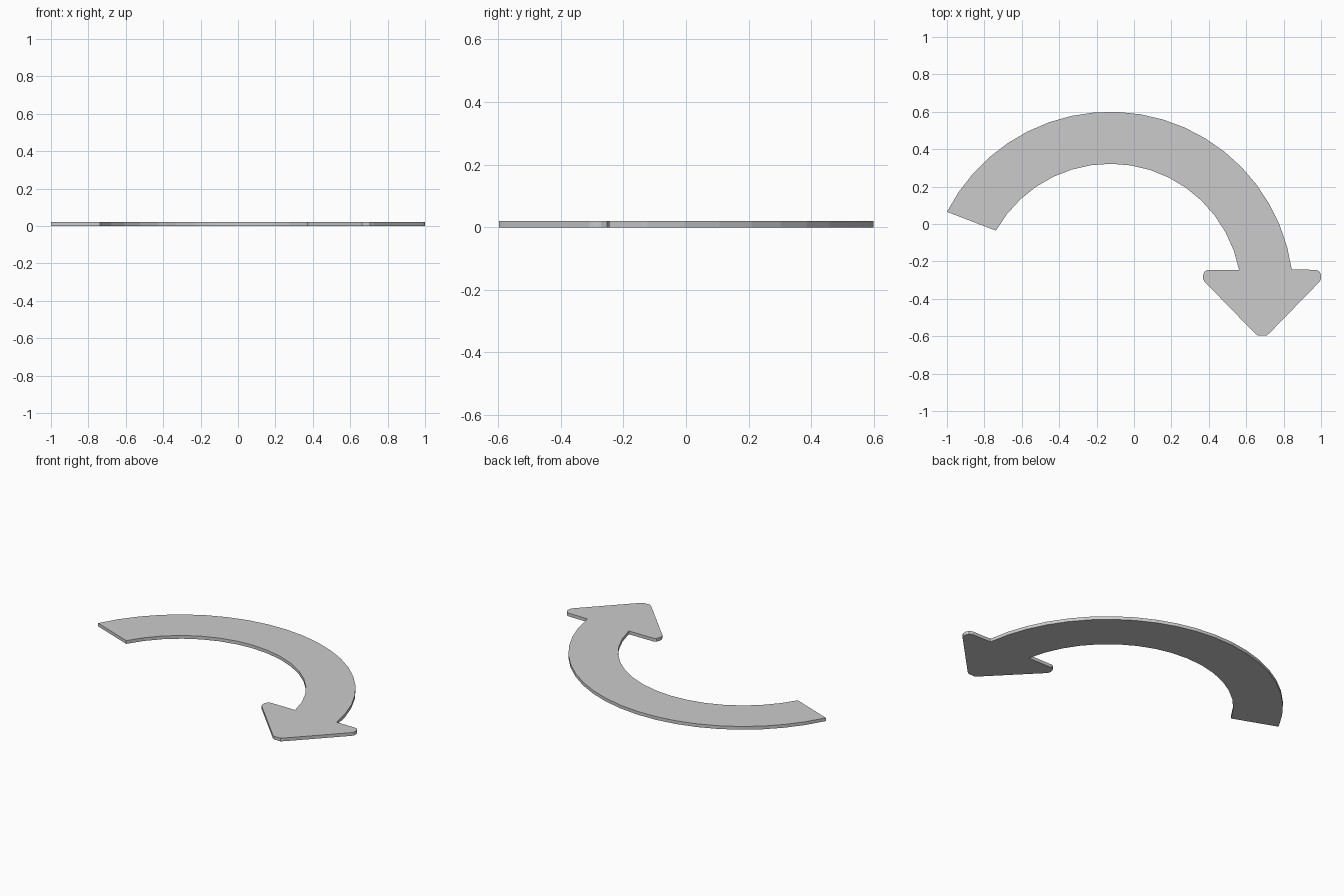
import bpy, bmesh
from math import radians, cos, sin

if "Cube" in bpy.data.objects:
    bpy.data.objects.remove(bpy.data.objects["Cube"])

CX, CY = -0.127, -0.38      # centre of the curved shaft
THICK = 0.02
HEAD_X = 0.685              # symmetry axis of the arrow head


def arc(radius, start, end, steps):
    angles = [radians(start + (end - start) * i / steps) for i in range(steps + 1)]
    return [(CX + radius * cos(a), CY + radius * sin(a)) for a in angles]


# shaft edges
outer = arc(0.98, 153.0, 8.0, 20)
inner = arc(0.702, 11.1, 150.6, 16)

# arrow head with clipped corners: right half, mirrored for the left
half = [(0.29, -0.245), (0.306, -0.253), (0.315, -0.272), (0.315, -0.295),
        (0.308, -0.308), (0.04, -0.583), (0.022, -0.597)]
head = [(HEAD_X + x, y) for x, y in half]
head += [(HEAD_X - x, y) for x, y in reversed(half)]

# extrude the outline into a flat plate
bm = bmesh.new()
face = bm.faces.new([bm.verts.new((x, y, 0)) for x, y in outer + head + inner])
result = bmesh.ops.extrude_face_region(bm, geom=[face], use_keep_orig=True)
top = [v for v in result["geom"] if isinstance(v, bmesh.types.BMVert)]
bmesh.ops.translate(bm, verts=top, vec=(0, 0, THICK))
bmesh.ops.recalc_face_normals(bm, faces=bm.faces)
bmesh.ops.triangulate(bm, faces=[f for f in bm.faces if len(f.verts) > 4])

mesh = bpy.data.meshes.new("curved_arrow")
bm.to_mesh(mesh)
bm.free()
bpy.context.collection.objects.link(bpy.data.objects.new("curved_arrow", mesh))
